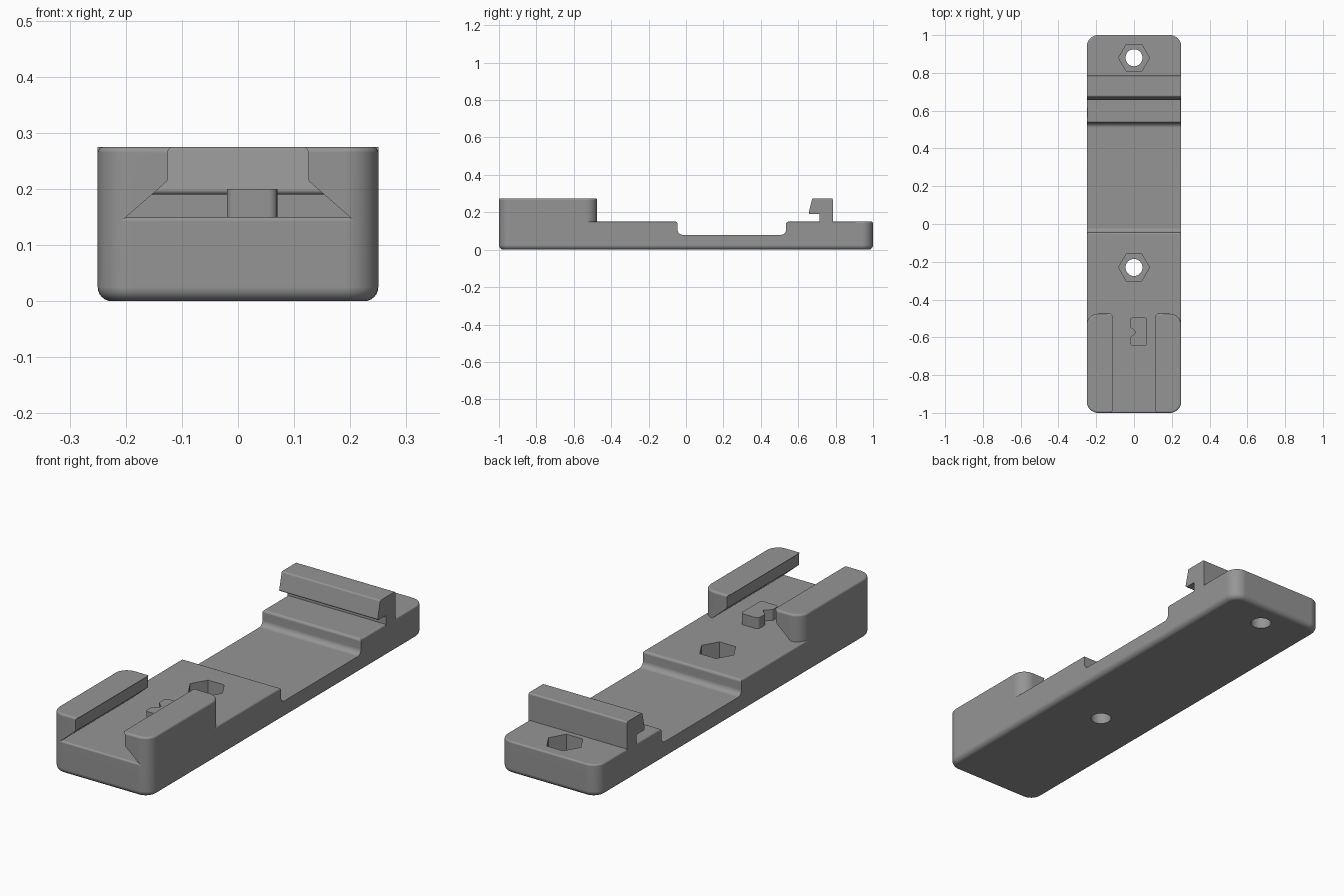
import bpy, bmesh, math
from mathutils import Vector

if "Cube" in bpy.data.objects:
    bpy.data.objects.remove(bpy.data.objects["Cube"])

grey = bpy.data.materials.new("plain grey")
grey.diffuse_color = (0.3, 0.3, 0.3, 1)
grey.use_nodes = True
grey.node_tree.nodes["Principled BSDF"].inputs["Base Color"].default_value = grey.diffuse_color


def make_object(name, bm):
    bmesh.ops.recalc_face_normals(bm, faces=bm.faces)
    mesh = bpy.data.meshes.new(name)
    bm.to_mesh(mesh)
    bm.free()
    mesh.materials.append(grey)
    obj = bpy.data.objects.new(name, mesh)
    bpy.context.collection.objects.link(obj)
    return obj


def loft(name, rings):
    """Skin closed rings of equal length and cap both ends."""
    bm = bmesh.new()
    loops = [[bm.verts.new(p) for p in ring] for ring in rings]
    n = len(loops[0])
    for a, b in zip(loops, loops[1:]):
        for i in range(n):
            j = (i + 1) % n
            bm.faces.new((a[i], a[j], b[j], b[i]))
    bm.faces.new(loops[0][::-1])
    bm.faces.new(loops[-1])
    return make_object(name, bm)


def prism(name, pts, axis, lo, hi):
    """Extrude a 2D outline along x, y or z."""
    place = {"x": lambda a, b, d: (d, a, b),
             "y": lambda a, b, d: (a, d, b),
             "z": lambda a, b, d: (a, b, d)}[axis]
    return loft(name, [[place(a, b, d) for a, b in pts] for d in (lo, hi)])


def rounded(points, seg=5):
    """Round the corners of an outline given as (a, b, radius)."""
    out = []
    n = len(points)
    for i, (a, b, r) in enumerate(points):
        p = Vector((a, b))
        if r == 0:
            out.append((a, b))
            continue
        u = (Vector(points[i - 1][:2]) - p).normalized()
        v = (Vector(points[(i + 1) % n][:2]) - p).normalized()
        half = u.angle(v) / 2
        centre = p + (u + v).normalized() * (r / math.sin(half))
        s = p + u * (r / math.tan(half)) - centre
        e = p + v * (r / math.tan(half)) - centre
        sweep = s.angle(e)
        for k in range(seg + 1):
            t = k / seg
            q = (s * math.sin((1 - t) * sweep) + e * math.sin(t * sweep)) / math.sin(sweep)
            out.append(tuple(centre + q))
    return out


def rounded_block(name, y0, y1, z0, z1, r, low, high):
    """Block with round plan corners and filleted bottom and top rims."""
    levels = []
    for f, z, s in ((low, z0, 1), (high, z1, -1)):
        if f == 0:
            levels.append((z, 0))
            continue
        arc = [k * math.pi / 12 for k in range(7)]
        part = [(z + s * f * (1 - math.cos(a)), f * (1 - math.sin(a))) for a in arc]
        levels += part if s > 0 else part[::-1]
    rings = []
    for z, i in levels:
        x, a, b, q = 0.25 - i, y0 + i, y1 - i, r - i
        plan = rounded([(-x, a, q), (x, a, q), (x, b, q), (-x, b, q)], 8)
        rings.append([(px, py, z) for px, py in plan])
    return loft(name, rings)


def ngon(cy, r, n):
    return [(r * math.cos(2 * math.pi * k / n), cy + r * math.sin(2 * math.pi * k / n))
            for k in range(n)]


def cut(obj, cutter):
    mod = obj.modifiers.new("cut", "BOOLEAN")
    mod.operation = "DIFFERENCE"
    mod.solver = "EXACT"
    mod.object = cutter
    cutter.hide_render = True
    bpy.context.view_layer.objects.active = obj
    bpy.ops.object.modifier_apply(modifier=mod.name)
    bpy.data.objects.remove(cutter)


# Base plate with the wide trough
base = rounded_block("base", -1, 1, 0, 0.15, 0.06, 0.025, 0.008)
trough = rounded([(-0.2, 0.2, 0), (-0.2, 0.15, 0), (-0.045, 0.15, 0.012),
                  (-0.045, 0.08, 0.025), (0.535, 0.08, 0.025),
                  (0.535, 0.15, 0.012), (0.7, 0.15, 0), (0.7, 0.2, 0)])
cut(base, prism("trough_cutter", trough, "x", -0.4, 0.4))

# Screw holes with hexagonal nut pockets
for y in (0.88, -0.23):
    cut(base, prism("nut_cutter", ngon(y, 0.082, 6), "z", 0.07, 0.3))
    cut(base, prism("screw_cutter", ngon(y, 0.045, 32), "z", -0.1, 0.3))

# Pair of undercut side rails
rails = rounded_block("side_rails", -1, -0.475, 0.1, 0.275, 0.06, 0, 0.01)
half = rounded([(0.0, 0.275, 0), (0.125, 0.275, 0.01), (0.125, 0.215, 0.008),
                (0.205, 0.145, 0), (0.205, 0.05, 0), (0.0, 0.05, 0)])[1:-1]
half = [(0.16, 0.3), (0.16, 0.275)] + half
channel = half + [(-x, z) for x, z in reversed(half)]
cut(rails, prism("channel_cutter", channel, "y", -1.2, -0.3))

# Hooked clip across the back
hook = rounded([(0.785, 0.13, 0), (0.785, 0.275, 0.008), (0.675, 0.275, 0.008),
                (0.654, 0.19, 0.008), (0.715, 0.19, 0), (0.715, 0.13, 0)])
clip = prism("hook_clip", hook, "x", -0.25, 0.25)

# Small notched peg between the rails
outline = rounded([(0.07, -0.645, 0.015), (0.07, -0.495, 0.015),
                   (-0.02, -0.495, 0.015), (-0.02, -0.545, 0.012),
                   (0.012, -0.573, 0.008), (-0.02, -0.6, 0.012),
                   (-0.02, -0.645, 0.015)])
peg = prism("notched_peg", outline, "z", 0.13, 0.2)

# Smooth the fillets and keep the flats flat
for obj in (base, rails, clip, peg):
    bpy.ops.object.select_all(action="DESELECT")
    obj.select_set(True)
    bpy.context.view_layer.objects.active = obj
    bpy.ops.object.shade_smooth_by_angle(angle=math.radians(30))
    mod = obj.modifiers.new("flat_normals", "WEIGHTED_NORMAL")
    mod.keep_sharp = True
